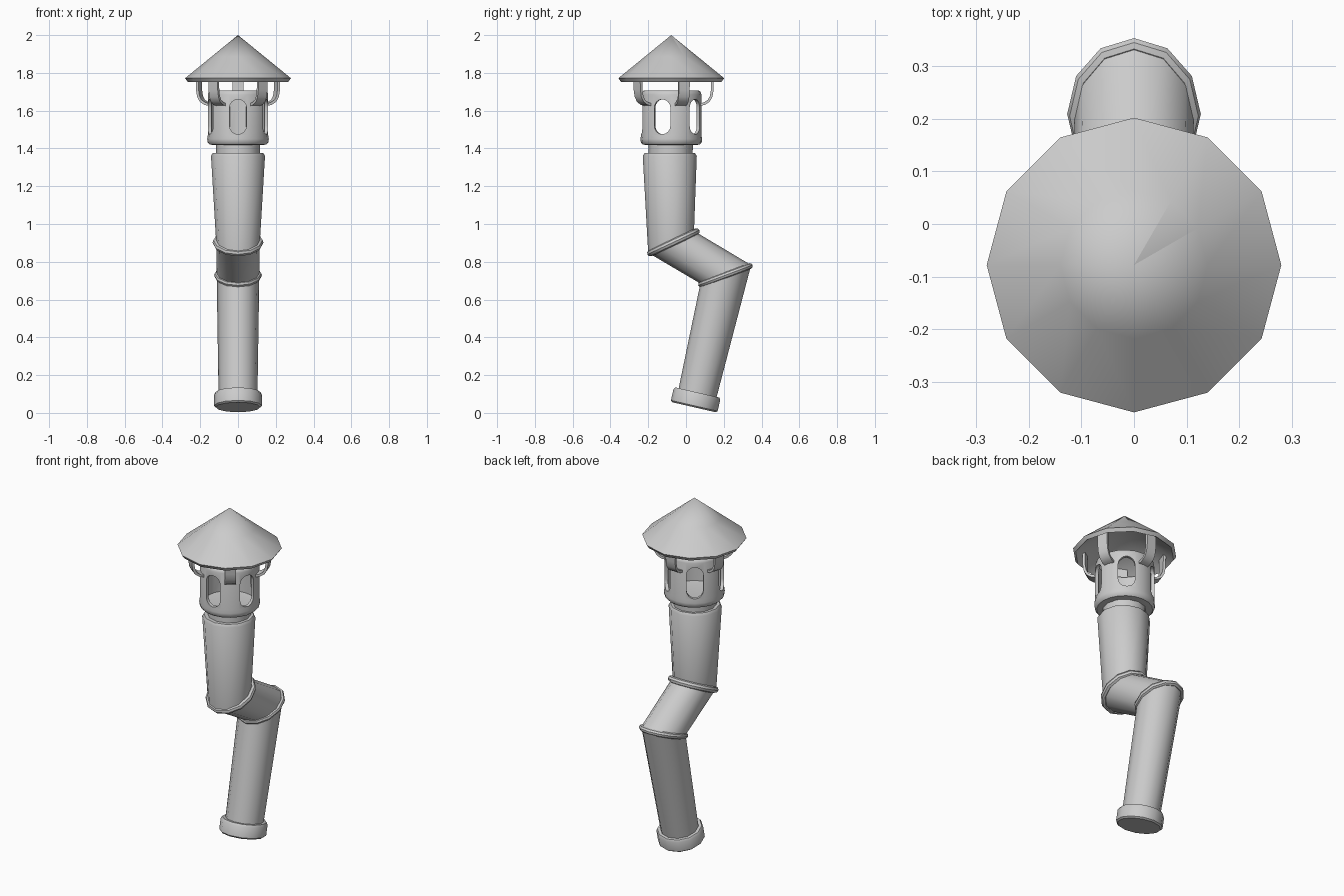
import bpy, bmesh
from math import sin, cos, pi, radians
from mathutils import Vector, Matrix

cube = bpy.data.objects.get("Cube")
if cube:
    bpy.data.objects.remove(cube, do_unlink=True)

metal = bpy.data.materials.new("grey_metal")
metal.use_nodes = True
grey = (0.6, 0.6, 0.6, 1)
metal.diffuse_color = grey
metal.node_tree.nodes["Principled BSDF"].inputs["Base Color"].default_value = grey

SIDES = 12
AXIS_Y = -0.078


def loft(name, rings, loop=False, caps=True, smooth=True):
    """Skin a list of equal point rings into one object."""
    bm = bmesh.new()
    rows = [[bm.verts.new(p) for p in ring] for ring in rings]
    n = len(rows[0])
    pairs = list(zip(rows, rows[1:])) + ([(rows[-1], rows[0])] if loop else [])
    for a, b in pairs:
        for i in range(n):
            j = (i + 1) % n
            bm.faces.new((a[i], a[j], b[j], b[i]))
    if caps and not loop:
        bm.faces.new(rows[0])
        bm.faces.new(rows[-1])
    bmesh.ops.remove_doubles(bm, verts=bm.verts, dist=0.0002)
    bmesh.ops.recalc_face_normals(bm, faces=bm.faces)
    mesh = bpy.data.meshes.new(name)
    bm.to_mesh(mesh)
    bm.free()
    mesh.materials.append(metal)
    obj = bpy.data.objects.new(name, mesh)
    bpy.context.collection.objects.link(obj)
    if smooth:
        shade(obj)
    return obj


def shade(obj):
    bpy.ops.object.select_all(action='DESELECT')
    obj.select_set(True)
    bpy.context.view_layer.objects.active = obj
    bpy.ops.object.shade_smooth_by_angle(angle=radians(38))


def ring(y, z, rx, ry=None, tilt=0, lift=0, n=SIDES):
    """Ellipse around (0, y, z), tilted about x and moved along its normal."""
    t = radians(tilt)
    across = Vector((0, cos(t), sin(t))) * (ry or rx)
    centre = Vector((0, y, z)) + Vector((0, -sin(t), cos(t))) * lift
    return [centre + Vector((rx * cos(2 * pi * i / n), 0, 0)) + across * sin(2 * pi * i / n)
            for i in range(n)]


def bead(name, y, z, rx, ry, tilt, size):
    rings = []
    for k in range(8):
        a = 2 * pi * k / 8
        g = size * cos(a)
        rings.append(ring(y, z, rx + g, ry + g, tilt, size * sin(a)))
    loft(name, rings, loop=True)


# Bottom collar and the leaning lower pipe
collar = [(0.118, 0), (0.127, 0.008), (0.127, 0.068), (0.12, 0.08), (0.1, 0.08)]
loft("bottom_collar", [ring(0.042, 0.03, r, tilt=-13, lift=h) for r, h in collar])
loft("lower_pipe", [ring(0.06, 0.1, 0.103, tilt=-13),
                    ring(0.21, 0.732, 0.113, 0.143, 20)])

# Slanted middle pipe with a bead at each elbow
loft("middle_pipe", [ring(0.21, 0.734, 0.113, 0.143, 20),
                     ring(-0.07, 0.9, 0.115, 0.135, 25)])
bead("lower_elbow_bead", 0.209, 0.729, 0.111, 0.138, 20.5, 0.016)
bead("upper_elbow_bead", -0.067, 0.903, 0.117, 0.134, 25, 0.018)

# Upright upper pipe widening to a rim, then the neck
loft("upper_pipe", [ring(-0.079, 0.908, 0.116, 0.134, 25),
                    ring(-0.086, 1.36, 0.143),
                    ring(-0.086, 1.375, 0.134),
                    ring(-0.084, 1.375, 0.117)])
loft("neck", [ring(-0.082, 1.37, 0.117), ring(-0.08, 1.43, 0.117)])

# Hollow lantern
lantern_profile = [(0.11, 1.418), (0.15, 1.42), (0.161, 1.432), (0.163, 1.45),
                   (0.16, 1.47), (0.16, 1.685), (0.155, 1.7), (0.146, 1.706),
                   (0.141, 1.7), (0.141, 1.445), (0.1, 1.44)]
lantern = loft("lantern", [ring(AXIS_Y, z, r, n=20) for r, z in lantern_profile],
               smooth=False)


def around(angle, r, side, z):
    """Point at radius r in direction angle, shifted sideways."""
    p = Matrix.Rotation(radians(angle), 4, 'Z') @ Vector((r, side, z))
    return p + Vector((0, AXIS_Y, 0))


# Five rounded slots cut through the lantern wall
outline = []
for z, start in ((1.615, 0), (1.52, pi)):
    for k in range(9):
        a = start + pi * k / 8
        outline.append((0.045 * cos(a), z + 0.045 * sin(a)))
for i in range(5):
    angle = -90 + 72 * i
    cutter = loft("slot_cutter", [[around(angle, r, s, z) for s, z in outline]
                                  for r in (0.1, 0.2)], smooth=False)
    cutter.hide_render = True
    mod = lantern.modifiers.new("slot", 'BOOLEAN')
    mod.operation = 'DIFFERENCE'
    mod.solver = 'EXACT'
    mod.object = cutter
    bpy.ops.object.select_all(action='DESELECT')
    lantern.select_set(True)
    bpy.context.view_layer.objects.active = lantern
    bpy.ops.object.modifier_apply(modifier=mod.name)
    bpy.data.objects.remove(cutter, do_unlink=True)
shade(lantern)

# Five curved straps holding the cowl
strap_path = [(0.15, 1.632), (0.175, 1.637), (0.198, 1.652), (0.211, 1.675),
              (0.217, 1.71), (0.219, 1.8)]
for i in range(5):
    angle = -54 + 72 * i
    rings = []
    for k, (r, z) in enumerate(strap_path):
        r0, z0 = strap_path[max(k - 1, 0)]
        r1, z1 = strap_path[min(k + 1, len(strap_path) - 1)]
        d = Vector((r1 - r0, z1 - z0)).normalized() * 0.007
        rings.append([around(angle, r + e * d.y, s, z - e * d.x)
                      for e, s in ((1, -0.03), (1, 0.03), (-1, 0.03), (-1, -0.03))])
    loft("cowl_strap", rings)

# Conical cowl, hollow underneath
cowl_profile = [(0.0001, 2.0), (0.14, 1.886), (0.28, 1.772), (0.266, 1.752), (0.0001, 1.965)]
loft("cowl", [ring(AXIS_Y, z, r) for r, z in cowl_profile], caps=False)
